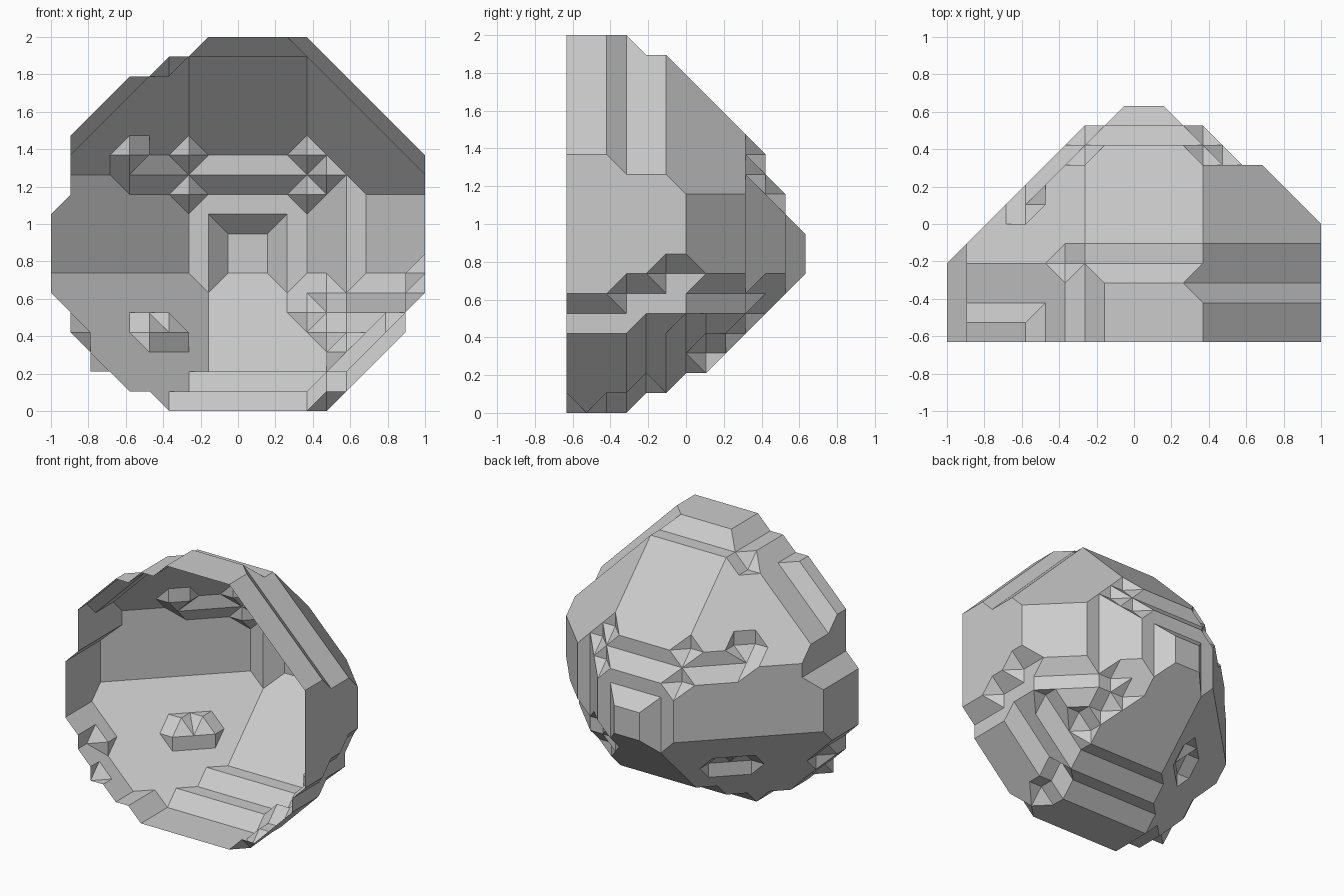
import bpy, bmesh, math
from itertools import combinations, product
from mathutils import Vector, noise

if "Cube" in bpy.data.objects:
    bpy.data.objects.remove(bpy.data.objects["Cube"])

N, DEPTH = 19, 12          # lattice steps across and front to back
H = 2 / N

# Extents of each slice from front to back, in lattice steps
TOP = [19, 19, 19, 19, 18, 18, 17, 16, 15, 14, 13, 11, 9]
BOTTOM = [0, 0, 0, 0, 1, 1, 2, 2, 3, 4, 5, 6, 7]
LEFT = [0, 0, 0, 0, 0, 1, 2, 3, 4, 5, 6, 7, 9]
RIGHT = [19, 19, 19, 19, 19, 19, 19, 18, 17, 16, 14, 13, 11]

# Corner cuts (is_right, is_upper): rim limit, slice where it steps in, slanted limit, roughness
CUTS = {(True, True): (32, 3, 36, 0.0), (False, True): (32, 2, 35.2, 0.5),
        (True, False): (33, 4, 38, 0.5), (False, False): (34, 1, 35.4, 0.8)}


def inside(i, j, k):
    if not 0 <= j <= DEPTH:
        return False
    l, r, b, t = LEFT[j], RIGHT[j], BOTTOM[j], TOP[j]
    if not (l <= i <= r and b <= k <= t):
        return False
    rough = noise.noise(Vector((i, j, k)) * 0.37)
    # slanted corner planes, tapering to the back
    right, upper = i > N / 2, k > N / 2
    u, v = (i if right else N - i), (k if upper else N - k)
    rim, step, slant, amount = CUTS[(right, upper)]
    if u + v > min(rim - (j >= step), slant - j + amount * rough) + 0.01:
        return False
    # flattened upper left of the rim and stepped lower right side
    if not right and upper and (u + 2 * v > 49 or (u == N and v > 10)):
        return False
    if right and not upper and u == N and v > 14 - j / 2:
        return False
    # rounded slice
    slack = 0.5 + 0.2 * rough
    a = abs(i - (l + r) / 2) / ((r - l) / 2 + slack)
    c = abs(k - (b + t) / 2) / ((t - b) / 2 + slack)
    return a ** 2.5 + c ** 2.5 <= 1


CORNERS = [Vector(c) for c in product((0, 1), repeat=3)]
cache = {}


def cell_hull(mask):
    """Polygons (outward normal, points) of the hull of the filled cell corners."""
    if mask in cache:
        return cache[mask]
    pts = [c for c, m in zip(CORNERS, mask) if m]
    planes = {}
    for a, b, c in combinations(pts, 3):
        n = (b - a).cross(c - a).normalized()
        d = [n.dot(p - a) for p in pts]
        if max(d) > 1e-4 and min(d) < -1e-4:
            continue
        if max(d) < 1e-4 and min(d) > -1e-4:
            continue
        if max(d) > 1e-4:
            n = -n
        planes.setdefault(tuple(round(x, 3) for x in n), (n, a))
    polys = []
    for n, a in planes.values():
        flat = [p for p in pts if abs(n.dot(p - a)) < 1e-4]
        mid = sum(flat, Vector()) / len(flat)
        e = (flat[0] - mid).normalized()
        f = n.cross(e)
        flat.sort(key=lambda p: math.atan2((p - mid).dot(f), (p - mid).dot(e)))
        polys.append((n, flat))
    cache[mask] = polys
    return polys


# Fill the lattice and find the hull of every cell
filled = {p for p in product(range(N + 1), range(DEPTH + 1), range(N + 1)) if inside(*p)}
cells = {}
for c in product(range(N), range(DEPTH), range(N)):
    mask = tuple((c[0] + int(q.x), c[1] + int(q.y), c[2] + int(q.z)) in filled for q in CORNERS)
    if sum(mask) > 3:
        polys = cell_hull(mask)
        if polys:
            cells[c] = polys

# Faceted bowl shell: keep outer faces only, leave the front open
bm = bmesh.new()
verts = {}


def vert(p):
    if p not in verts:
        verts[p] = bm.verts.new((-1 + p[0] * H, (p[1] - DEPTH / 2) * H, p[2] * H))
    return verts[p]


for c, polys in cells.items():
    for n, pts in polys:
        if max(abs(x) for x in n) > 0.99:
            step = tuple(round(x) for x in n)
            on_side = all(abs((p - Vector((0.5,) * 3)).dot(n) - 0.5) < 1e-3 for p in pts)
            if on_side and tuple(a + s for a, s in zip(c, step)) in cells:
                continue
            if c[1] == 0 and step[1] == -1:
                continue
        ring = [vert(tuple(a + round(x) for a, x in zip(c, p))) for p in pts]
        if not bm.faces.get(ring):
            bm.faces.new(ring)

# Merge coplanar facets into larger flat faces
bmesh.ops.dissolve_limit(bm, angle_limit=0.01, verts=bm.verts[:], edges=bm.edges[:])
mesh = bpy.data.meshes.new("bowl_shell")
bm.to_mesh(mesh)
bm.free()
bpy.context.collection.objects.link(bpy.data.objects.new("bowl_shell", mesh))
